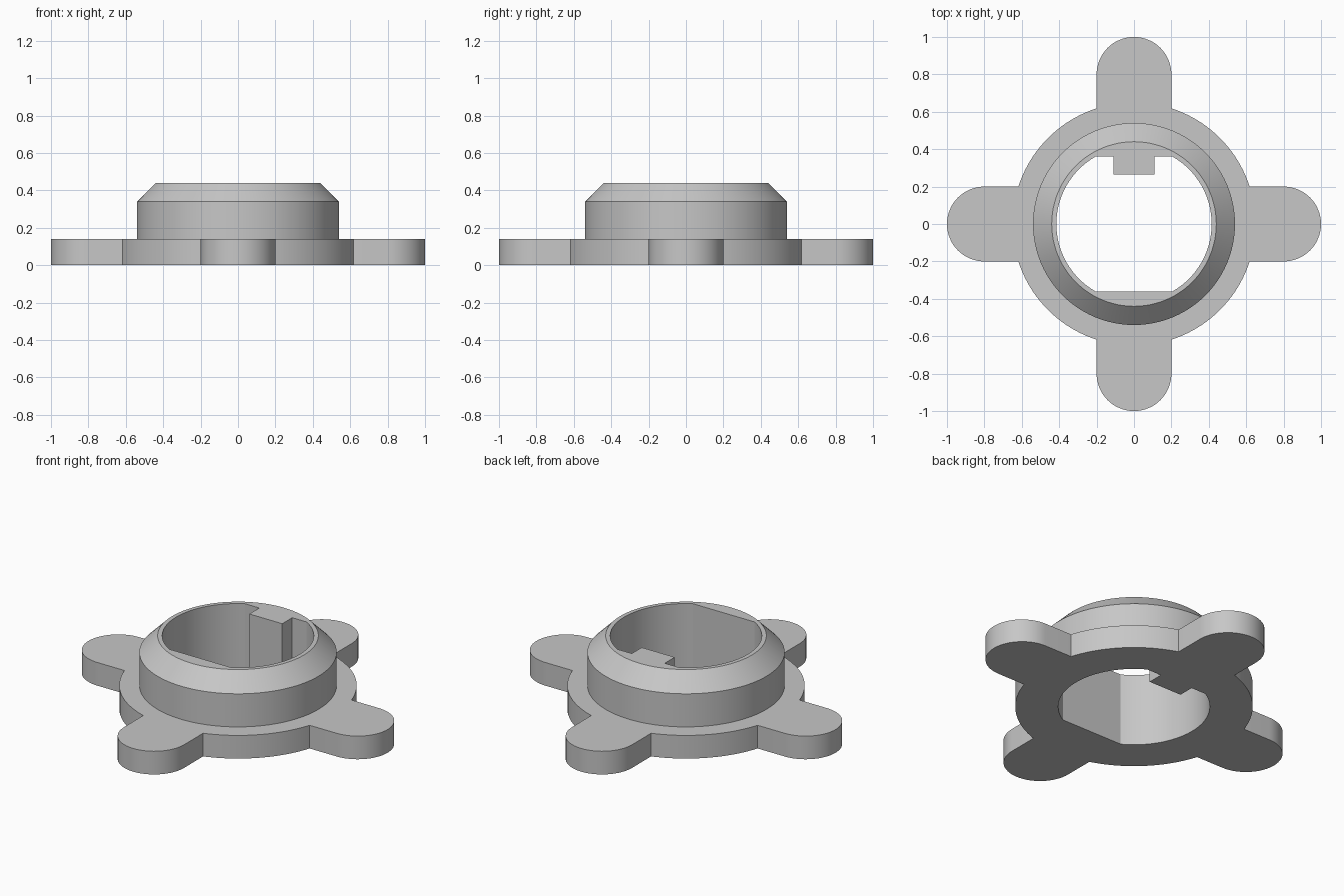
import bpy
import bmesh
from math import asin, cos, sin, pi, radians

cube = bpy.data.objects.get("Cube")
if cube:
    bpy.data.objects.remove(cube, do_unlink=True)

# Main dimensions
FLANGE_R, TAB_R, TAB_CENTRE = 0.65, 0.2, 0.8
COLLAR_R, RIM_R, BORE_R = 0.54, 0.44, 0.415
FLAT_Y, KEY_X, KEY_Y = 0.36, 0.11, 0.265
FLANGE_Z, SHOULDER_Z, TOP_Z = 0.14, 0.34, 0.44


def arc(radius, start, end, steps, cx=0.0):
    angles = [start + (end - start) * i / steps for i in range(steps + 1)]
    return [(cx + radius * cos(a), radius * sin(a)) for a in angles]


def turn(points, a):
    return [(x * cos(a) - y * sin(a), x * sin(a) + y * cos(a)) for x, y in points]


# Flange outline: four rounded tabs joined by arcs of the disc
root = asin(TAB_R / FLANGE_R)
quarter = arc(TAB_R, -pi / 2, pi / 2, 32, TAB_CENTRE)
quarter += arc(FLANGE_R, root, pi / 2 - root, 20)
flange = [p for k in range(4) for p in turn(quarter, k * pi / 2)]

# Bore outline: two arcs, two flats and a square key at the back
corner = asin(FLAT_Y / BORE_R)
bore = arc(BORE_R, -corner, corner, 40)
bore += [(KEY_X, FLAT_Y), (KEY_X, KEY_Y), (-KEY_X, KEY_Y), (-KEY_X, FLAT_Y)]
bore += arc(BORE_R, pi - corner, pi + corner, 40)

bm = bmesh.new()


def ring(points, z):
    return [bm.verts.new((x, y, z)) for x, y in points]


def circle(radius, z):
    return ring(arc(radius, 0, 2 * pi, 96)[:-1], z)


def wall(lower, upper):
    for i in range(len(lower)):
        j = (i + 1) % len(lower)
        bm.faces.new((lower[i], lower[j], upper[j], upper[i]))


def cap(outer, inner):
    edges = []
    for loop in (outer, inner):
        for a, b in zip(loop, loop[1:] + loop[:1]):
            edges.append(bm.edges.get((a, b)) or bm.edges.new((a, b)))
    bmesh.ops.triangle_fill(bm, edges=edges, use_beauty=True, use_dissolve=False)


# Side walls of the flange, collar, chamfer and bore
flange_low, flange_high = ring(flange, 0), ring(flange, FLANGE_Z)
collar_low, collar_high = circle(COLLAR_R, FLANGE_Z), circle(COLLAR_R, SHOULDER_Z)
rim = circle(RIM_R, TOP_Z)
bore_low, bore_high = ring(bore, 0), ring(bore, TOP_Z)
wall(flange_low, flange_high)
wall(collar_low, collar_high)
wall(collar_high, rim)
wall(bore_low, bore_high)

# Flat underside, flange top and rim
cap(flange_low, bore_low)
cap(flange_high, collar_low)
cap(rim, bore_high)
bmesh.ops.recalc_face_normals(bm, faces=bm.faces)

mesh = bpy.data.meshes.new("flanged_collar")
bm.to_mesh(mesh)
bm.free()
body = bpy.data.objects.new("flanged_collar", mesh)
bpy.context.collection.objects.link(body)

# Plain grey
grey = bpy.data.materials.new("grey")
grey.use_nodes = True
colour = (0.57, 0.57, 0.57, 1)
grey.diffuse_color = colour
grey.node_tree.nodes["Principled BSDF"].inputs["Base Color"].default_value = colour
mesh.materials.append(grey)

# Smooth curved walls, crisp edges
bpy.ops.object.select_all(action="DESELECT")
body.select_set(True)
bpy.context.view_layer.objects.active = body
bpy.ops.object.shade_smooth_by_angle(angle=radians(20))
